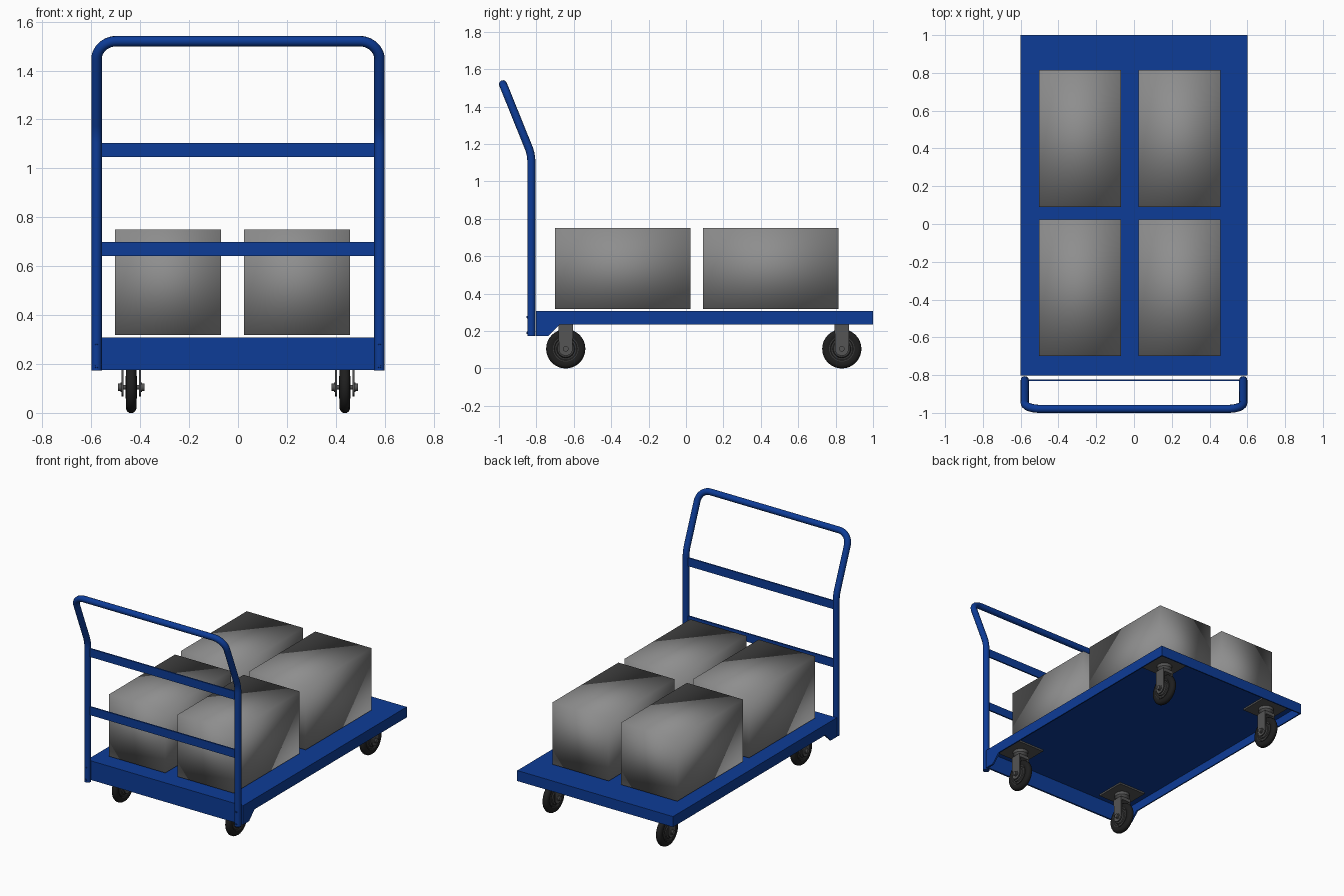
import bpy, bmesh, math
from mathutils import Vector

if "Cube" in bpy.data.objects:
    bpy.data.objects.remove(bpy.data.objects["Cube"])


def material(name, rgb):
    m = bpy.data.materials.new(name)
    m.diffuse_color = (*rgb, 1)
    m.use_nodes = True
    m.node_tree.nodes["Principled BSDF"].inputs["Base Color"].default_value = m.diffuse_color
    return m


BLUE = material("blue paint", (0.004, 0.045, 0.31))
GREY = material("box grey", (0.27, 0.27, 0.27))
STEEL = material("caster steel", (0.09, 0.09, 0.09))
HUB = material("wheel hub grey", (0.045, 0.045, 0.045))
RUBBER = material("tyre black", (0.013, 0.013, 0.013))


def finish(bm, name, mat, angle=None):
    bmesh.ops.recalc_face_normals(bm, faces=bm.faces)
    me = bpy.data.meshes.new(name)
    bm.to_mesh(me)
    bm.free()
    ob = bpy.data.objects.new(name, me)
    bpy.context.collection.objects.link(ob)
    me.materials.append(mat)
    if angle:
        smooth(ob, angle)
    return ob


def smooth(ob, angle):
    bpy.ops.object.select_all(action='DESELECT')
    ob.select_set(True)
    bpy.context.view_layer.objects.active = ob
    bpy.ops.object.shade_smooth_by_angle(angle=math.radians(angle))


def box_bm(lo, hi):
    bm = bmesh.new()
    bmesh.ops.create_cube(bm, size=1)
    for v in bm.verts:
        v.co = [lo[i] + (hi[i] - lo[i]) * (v.co[i] + 0.5) for i in range(3)]
    return bm


def box(name, lo, hi, mat):
    return finish(box_bm(lo, hi), name, mat)


def plate(name, profile, x0, x1, mat, angle=None):
    """Side (y, z) outline extruded along x."""
    bm = bmesh.new()
    face = bm.faces.new([bm.verts.new((x0, y, z)) for y, z in profile])
    ext = bmesh.ops.extrude_face_region(bm, geom=[face])["geom"]
    bmesh.ops.translate(bm, vec=(x1 - x0, 0, 0),
                        verts=[g for g in ext if isinstance(g, bmesh.types.BMVert)])
    return finish(bm, name, mat, angle)


def lathe(name, profile, centre, mat, axis='X', steps=32, angle=35):
    """Outline of (along axis, radius) points spun round an axis and capped."""
    bm = bmesh.new()
    rings = []
    for a, r in profile:
        ring = []
        for i in range(steps):
            t = 2 * math.pi * i / steps
            c, s = r * math.cos(t), r * math.sin(t)
            p = {'X': (a, c, s), 'Y': (c, a, s), 'Z': (c, s, a)}[axis]
            ring.append(bm.verts.new(Vector(centre) + Vector(p)))
        rings.append(ring)
    for r0, r1 in zip(rings, rings[1:]):
        for i in range(steps):
            j = (i + 1) % steps
            bm.faces.new((r0[i], r0[j], r1[j], r1[i]))
    bm.faces.new(rings[0])
    bm.faces.new(rings[-1])
    return finish(bm, name, mat, angle)


def rounded_path(points, setbacks, n=10):
    """Replace each inner corner with a circular arc."""
    pts = [Vector(p) for p in points]
    out = [pts[0]]
    for i in range(1, len(pts) - 1):
        p, d = pts[i], setbacks[i - 1]
        u, v = (pts[i - 1] - p).normalized(), (pts[i + 1] - p).normalized()
        w = math.sin(u.angle(v) / 2)
        for k in range(n + 1):
            t = k / n
            b = ((1 - t) ** 2, 2 * w * t * (1 - t), t * t)
            out.append(((p + u * d) * b[0] + p * b[1] + (p + v * d) * b[2]) / sum(b))
    return out + [pts[-1]]


# Deck: a shallow pan, open underneath
bm = box_bm((-0.6, -0.803, 0.235), (0.6, 1.0, 0.308))
bm.faces.ensure_lookup_table()
bottom = min(bm.faces, key=lambda f: f.calc_center_median().z)
bmesh.ops.inset_region(bm, faces=[bottom], thickness=0.012)
ext = bmesh.ops.extrude_face_region(bm, geom=[bottom])["geom"]
bmesh.ops.translate(bm, vec=(0, 0, 0.06),
                    verts=[g for g in ext if isinstance(g, bmesh.types.BMVert)])
if bottom.is_valid:
    bmesh.ops.delete(bm, geom=[bottom], context='FACES_ONLY')
finish(bm, "deck", BLUE)

# Deep front apron and its side gussets
box("front_apron", (-0.588, -0.803, 0.175), (0.588, -0.791, 0.235), BLUE)
for s, side in ((-1, "left"), (1, "right")):
    plate(side + "_gusset", [(-0.803, 0.175), (-0.735, 0.175), (-0.675, 0.235), (-0.803, 0.235)],
          s * 0.588, s * 0.6, BLUE)

# Bent tube push handle
R, Y = 0.0215, -0.827
path = rounded_path([(-0.5785, Y, 0.173), (-0.5785, Y, 1.145), (-0.5785, -0.9785, 1.52),
                     (0.5785, -0.9785, 1.52), (0.5785, Y, 1.145), (0.5785, Y, 0.173)],
                    [0.04, 0.08, 0.08, 0.04])
cu = bpy.data.curves.new("push_handle", 'CURVE')
cu.dimensions = '3D'
cu.bevel_depth, cu.bevel_resolution, cu.use_fill_caps = R, 4, True
sp = cu.splines.new('POLY')
sp.points.add(len(path) - 1)
for q, p in zip(sp.points, path):
    q.co = (*p, 1)
handle = bpy.data.objects.new("push_handle", cu)
bpy.context.collection.objects.link(handle)
cu.materials.append(BLUE)
bpy.ops.object.select_all(action='DESELECT')
handle.select_set(True)
bpy.context.view_layer.objects.active = handle
bpy.ops.object.convert(target='MESH')
smooth(bpy.context.object, 40)

# Flat cross bars between the uprights
for name, z in (("lower", 0.67), ("upper", 1.075)):
    box(name + "_cross_bar", (-0.565, Y - 0.005, z - 0.029), (0.565, Y + 0.005, z + 0.029), BLUE)

# Bolts holding the uprights
for x in (-0.5785, 0.5785):
    for z in (0.19, 0.275):
        lathe("handle_bolt", [(-0.003, 0.006), (0.01, 0.008)], (x, Y - R, z), BLUE, 'Y', 12)

# Four loaded boxes, smooth shaded across their edges
for x in (-0.503, 0.025):
    for y in (-0.70, 0.09):
        b = box("cargo_box", (x, y, 0.318), (x + 0.433, y + 0.725, 0.75), GREY)
        for f in b.data.polygons:
            f.use_smooth = True

# Casters
AX = 0.105
arc = [(0.037 * math.cos(math.pi + math.pi * i / 12), AX + 0.037 * math.sin(math.pi + math.pi * i / 12))
       for i in range(13)]
for x in (-0.437, 0.437):
    for y in (-0.643, 0.833):
        c = (x, y, AX)
        lathe("tyre", [(-0.017, 0.066), (-0.02, 0.075), (-0.021, 0.088), (-0.016, 0.099), (-0.007, 0.105),
                       (0.007, 0.105), (0.016, 0.099), (0.021, 0.088), (0.02, 0.075), (0.017, 0.066)],
              c, RUBBER)
        lathe("wheel_hub", [(-0.024, 0.03), (-0.024, 0.045), (-0.018, 0.049), (-0.018, 0.058), (-0.022, 0.062),
                            (-0.022, 0.068), (0.022, 0.068), (0.022, 0.062), (0.018, 0.058), (0.018, 0.049),
                            (0.024, 0.045), (0.024, 0.03)], c, HUB)
        lathe("axle", [(-0.054, 0.009), (-0.054, 0.015), (-0.044, 0.015), (-0.044, 0.02), (-0.039, 0.02),
                       (-0.039, 0.01), (0.039, 0.01), (0.039, 0.02), (0.044, 0.02), (0.044, 0.015),
                       (0.054, 0.015), (0.054, 0.009)], c, STEEL, steps=16)
        outline = [(y + a, z) for a, z in arc + [(0.038, 0.222), (-0.038, 0.222)]]
        for s in (-1, 1):
            plate("fork_arm", outline, x + s * 0.032, x + s * 0.04, STEEL, 30)
        box("fork_crown", (x - 0.04, y - 0.038, 0.222), (x + 0.04, y + 0.038, 0.245), STEEL)
        lathe("swivel_head", [(0.245, 0.036), (0.262, 0.05), (0.285, 0.05)], (x, y, 0), STEEL, 'Z')
        box("mounting_plate", (x - 0.105, y - 0.105, 0.283), (x + 0.105, y + 0.105, 0.298), STEEL)
